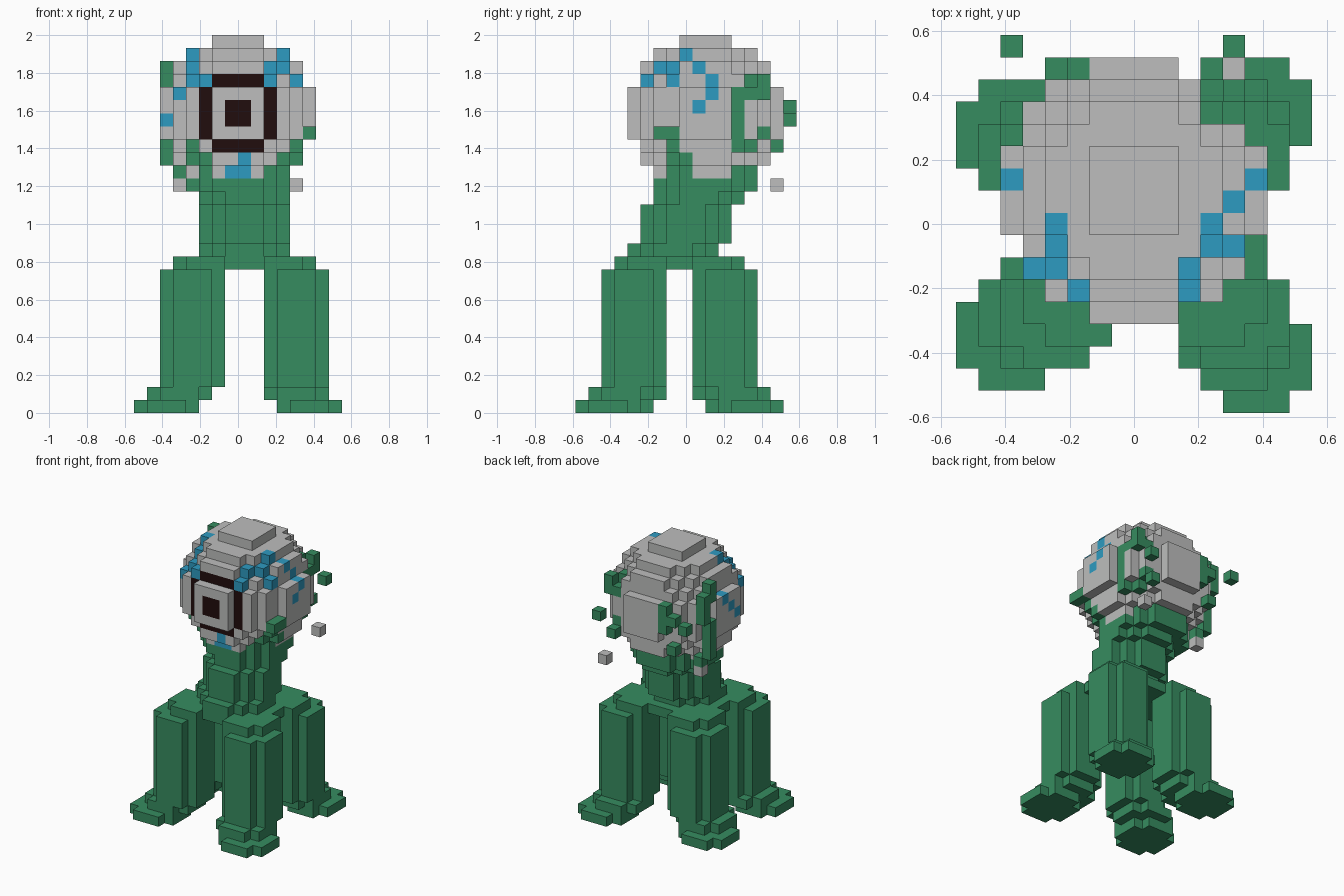
import bpy
from mathutils import Vector

if "Cube" in bpy.data.objects:
    bpy.data.objects.remove(bpy.data.objects["Cube"], do_unlink=True)

V = 2 / 29                      # size of one block
ORIGIN = Vector((8, 8.5, 0))    # grid point that sits at the world origin


def material(name, rgb):
    m = bpy.data.materials.new(name)
    m.use_nodes = True
    m.diffuse_color = (*rgb, 1)
    m.node_tree.nodes["Principled BSDF"].inputs["Base Color"].default_value = (*rgb, 1)
    return m


MATS = [material("stone grey", (0.51, 0.515, 0.51)),
        material("leaf green", (0.037, 0.262, 0.117)),
        material("water blue", (0.027, 0.328, 0.533)),
        material("dark brown", (0.015, 0.004, 0.004))]
GREY, GREEN, BLUE, DARK = range(4)
parts = {}


def disc(cx, cy, r2, ks):
    """Blocky round slab: cells whose centre lies within the radius."""
    return [(i, j, k) for k in ks for i in range(16) for j in range(17)
            if (i + .5 - cx) ** 2 + (j + .5 - cy) ** 2 <= r2]


def add(name, cells, mat):
    parts.setdefault(name, {}).update((c, mat) for c in cells)


# Round head
C = Vector((8, 10, 23))
add("head", [(i, j, k) for i in range(16) for j in range(17) for k in range(18, 29)
             if (Vector((i + .5, j + .5, k + .5)) - C).length_squared <= 36], GREY)
head = parts["head"]


def paint(axis, far, spots, mat):
    """Colour the outermost head block along an axis at each two-number spot."""
    for spot in spots:
        line = [c for c in head if c[:axis] + c[axis + 1:] == spot]
        if line:
            head[(max if far else min)(line, key=lambda c: c[axis])] = mat


# Moss round the bottom and up the sides of the head
for c in head:
    if c[2] == 18 and c[1] >= 12:
        head[c] = GREEN
paint(1, False, [(5, 18), (10, 18), (11, 18), (5, 19), (4, 19), (12, 19),
                 (12, 20), (4, 20)], GREEN)
paint(0, True, [(12, k) for k in range(20, 25)] +
      [(13, 24), (14, 24), (13, 25), (13, 20), (14, 21), (7, 19)], GREEN)

# Blue trickles over the brow, down both sides and under the eye
paint(1, False, [(4, 27), (4, 26), (4, 25), (5, 25), (3, 24), (2, 22),
                 (11, 27), (11, 26), (10, 26), (10, 25), (12, 25),
                 (8, 19), (7, 18), (8, 18)], BLUE)
paint(0, True, [(9, 26), (10, 25), (10, 24), (9, 23)], BLUE)
paint(0, False, [(10, 24), (9, 23)], BLUE)

# Eye: dark ring behind the raised front plate, dark pupil on it
for a in range(4):
    for cell in ((5, 5, 21 + a), (10, 5, 21 + a), (6 + a, 5, 20), (6 + a, 5, 25)):
        head[cell] = DARK
for i in (7, 8):
    for k in (22, 23):
        head[(i, 4, k)] = DARK

# Vines standing proud of the head
add("right_vine", [(2, 12, k) for k in (19, 20, 21, 22, 25, 26)] +
    [(2, 13, 24), (2, 13, 25), (2, 13, 23), (3, 12, 18), (2, 16, 23)] +
    [(5, 15, k) for k in (22, 23, 24)] + [(4, 15, 23), (4, 15, 20)], GREEN)
add("left_vine", [(13, 6, 21), (13, 7, 21), (12, 16, 22),
                  (12, 14, 24), (12, 14, 25), (11, 15, 20)], GREEN)

# Loose blocks
add("loose_blocks", [(12, 15, 17), (3, 12, 17)], GREY)

# Leaning neck
add("neck", disc(8, 10, 16, [17]), GREEN)
for y, ks in ((9.5, [16]), (8.5, [13, 14, 15]), (7.5, [12])):
    add("neck", disc(8.5, y, 10.5, ks), GREEN)

# Shoulder slab joining the legs
add("body", [(i, j, 11) for i in range(5, 12) for j in range(4, 12)], GREEN)
for x in (5.5, 11.5):
    for y in (5.5, 10.5):
        add("body", disc(x, y, 5, [11]), GREEN)

# Legs with feet stepping outwards: leg, ankle and foot centres
for name, leg, ankle, foot in (
        ("front_right_leg", (4.5, 4.5), (3.5, 4.5), (2.5, 3.5)),
        ("front_left_leg", (12.5, 4.5), (12.5, 3.5), (13.5, 2.5)),
        ("back_right_leg", (4.5, 11.5), (3.5, 11.5), (2.5, 12.5)),
        ("back_left_leg", (12.5, 11.5), (12.5, 12.5), (13.5, 13.5))):
    add(name, disc(*leg, 5, range(2, 11)), GREEN)
    add(name, disc(*ankle, 5, [1]), GREEN)
    add(name, disc(*foot, 5, [0]), GREEN)

# Turn each part into a mesh of its exposed block faces
solid = {c for cells in parts.values() for c in cells}
for name, cells in parts.items():
    index, faces, mats = {}, [], []
    for cell, mat in cells.items():
        for axis in range(3):
            for side in (0, 1):
                near = list(cell)
                near[axis] += 2 * side - 1
                if tuple(near) in solid:
                    continue
                face = []
                for u, v in ((0, 0), (1, 0), (1, 1), (0, 1)):
                    p = list(cell)
                    p[axis] += side
                    p[(axis + 1) % 3] += u
                    p[(axis + 2) % 3] += v
                    face.append(index.setdefault(tuple(p), len(index)))
                faces.append(face if side else face[::-1])
                mats.append(mat)
    mesh = bpy.data.meshes.new(name)
    mesh.from_pydata([(Vector(p) - ORIGIN) * V for p in index], [], faces)
    for m in MATS:
        mesh.materials.append(m)
    mesh.polygons.foreach_set("material_index", mats)
    mesh.update()
    bpy.context.collection.objects.link(bpy.data.objects.new(name, mesh))
